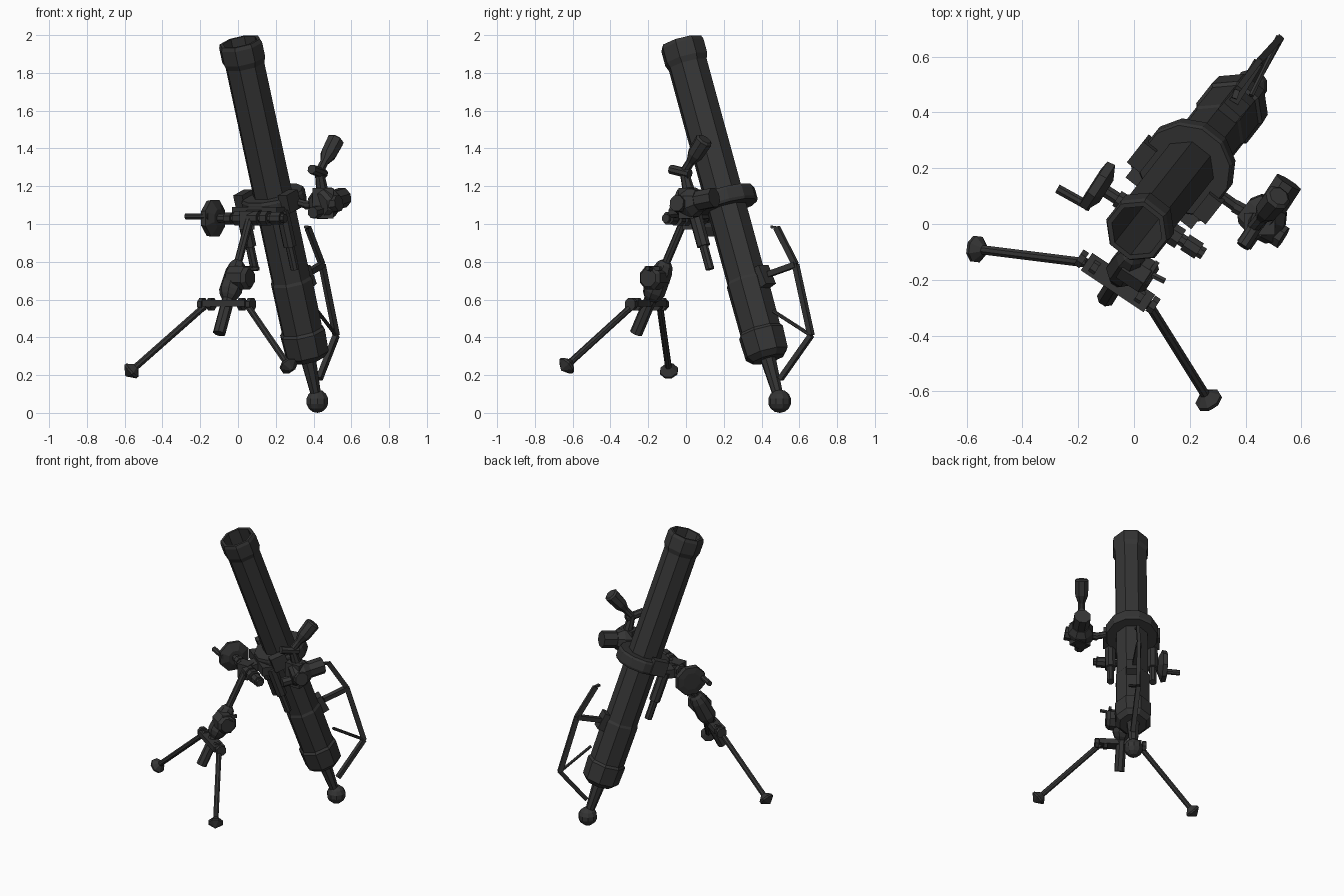
import bpy, bmesh
from math import sin, cos, pi
from mathutils import Vector as V

mat = bpy.data.materials.new("dark_metal")
mat.diffuse_color = (0.035, 0.035, 0.035, 1)


def finish(name, bm):
    bmesh.ops.recalc_face_normals(bm, faces=bm.faces)
    me = bpy.data.meshes.new(name)
    bm.to_mesh(me)
    bm.free()
    me.materials.append(mat)
    ob = bpy.data.objects.new(name, me)
    bpy.context.collection.objects.link(ob)
    return ob


def basis(p, q):
    d = (V(q) - V(p)).normalized()
    side = d.cross(V((0, 0, 1)))
    side = side.normalized() if side.length > 1e-4 else V((1, 0, 0))
    return d, side, side.cross(d).normalized()


def lathe(name, p, q, profile, n=8, closed=False):
    """Revolve (distance, radius) pairs around the line p-q."""
    d, e, f = basis(p, q)
    bm = bmesh.new()
    rings = []
    for t, r in profile:
        rings.append([bm.verts.new(V(p) + d * t + (e * cos(a) + f * sin(a)) * r)
                      for a in [(i + 0.5) * 2 * pi / n for i in range(n)]])
    pairs = list(zip(rings, rings[1:]))
    if closed:
        pairs.append((rings[-1], rings[0]))
    else:
        bm.faces.new(rings[0])
        bm.faces.new(rings[-1])
    for a, b in pairs:
        for i in range(n):
            j = (i + 1) % n
            bm.faces.new((a[i], a[j], b[j], b[i]))
    return finish(name, bm)


def rod(name, p, q, r, r2=None, n=8):
    return lathe(name, p, q, [(0, r), ((V(q) - V(p)).length, r if r2 is None else r2)], n)


def beam(name, p, q, w, h):
    d, e, f = basis(p, q)
    bm = bmesh.new()
    bmesh.ops.create_cube(bm, size=1)
    c, L = (V(p) + V(q)) / 2, (V(q) - V(p)).length
    for v in bm.verts:
        v.co = c + d * v.co.x * L + e * v.co.y * w + f * v.co.z * h
    return finish(name, bm)


# Barrel axis, with a sideways and a forward direction for mirrored parts
BALL, TOP = V((0.42, 0.496, 0.062)), V((0.01, -0.024, 1.965))
AX, SIDE, FWD = basis(BALL, TOP)
if SIDE.x < 0:
    SIDE = -SIDE
FWD = V((AX.x, AX.y, 0)).normalized()
LEN = (TOP - BALL).length


def axis_z(z):
    return BALL + AX * ((z - BALL.z) / AX.z)


# Hollow barrel with breech and muzzle bands
lathe("barrel", BALL, TOP, [
    (0.235, 0.09), (0.265, 0.12), (0.385, 0.125), (0.40, 0.113), (0.67, 0.115),
    (0.685, 0.108), (LEN - 0.13, 0.108), (LEN - 0.1, 0.12), (LEN - 0.02, 0.12),
    (LEN, 0.112), (LEN, 0.094), (1.0, 0.094)])
rod("breech_stem", BALL, BALL + AX * 0.26, 0.026, 0.044)
bm = bmesh.new()
bmesh.ops.create_uvsphere(bm, u_segments=10, v_segments=7, radius=0.062)
bmesh.ops.translate(bm, verts=bm.verts, vec=BALL)
finish("ball_foot", bm)

# Clamp ring with hinge lugs
lathe("clamp_ring", BALL, TOP, [(1.08, 0.10), (1.08, 0.165), (1.095, 0.172),
      (1.15, 0.172), (1.165, 0.165), (1.165, 0.10)], 12, True)
for s, nm in ((1, "right"), (-1, "left")):
    c = axis_z(1.12) + SIDE * s * 0.15 + FWD * 0.06
    beam(nm + "_clamp_lug", c - AX * 0.05, c + AX * 0.05, 0.06, 0.1)
    # Recoil buffers beside the barrel
    b = axis_z(0.76) + SIDE * s * 0.135 + FWD * 0.12
    rod(nm + "_buffer_rod", b, b + AX * 0.3, 0.024)
    rod(nm + "_buffer_sleeve", b + AX * 0.13, b + AX * 0.33, 0.036)
y = axis_z(1.06) + FWD * 0.15
beam("buffer_yoke", y - SIDE * 0.15, y + SIDE * 0.15, 0.08, 0.06)

# Carrying handle at the back
A, B, C, D = (0.37, 0.48, 0.98), (0.445, 0.58, 0.785), (0.52, 0.662, 0.41), (0.43, 0.50, 0.18)
beam("handle_tip", A, B, 0.022, 0.032)
beam("handle_bar", B, C, 0.024, 0.032)
beam("handle_lower", C, D, 0.03, 0.026)
beam("handle_hook", A, (0.36, 0.45, 0.985), 0.02, 0.014)
beam("handle_bracket", B, (0.36, 0.44, 0.735), 0.035, 0.03)
beam("handle_bracket_foot", (0.37, 0.43, 0.67), (0.335, 0.39, 0.77), 0.08, 0.06)
rod("handle_brace", C, (0.42, 0.46, 0.54), 0.01, n=6)

# Traverse screw and hand wheel
W = V((-0.12, 0.13, 1.03))
S2 = V((0.84, -0.54, 0.0)).normalized()
rod("traverse_shaft", W, W + S2 * 0.44, 0.024)
for i, (t, l, r) in enumerate([(0.07, 0.04, 0.034), (0.13, 0.15, 0.04),
                               (0.30, 0.04, 0.042), (0.36, 0.06, 0.035)]):
    rod(f"traverse_collar_{i}", W + S2 * t, W + S2 * (t + l), r)
lathe("hand_wheel", W - S2 * 0.03, W, [(-0.005, 0.06), (0, 0.1), (0.03, 0.105), (0.055, 0.05)])
rod("wheel_grip", (-0.155, 0.06, 1.04), (-0.275, 0.127, 1.04), 0.018)
beam("traverse_block", W + S2 * 0.2 - V((0, 0, 0.06)), W + S2 * 0.2 + V((0, 0, 0.04)), 0.08, 0.08)
beam("traverse_link", W + S2 * 0.2, y, 0.09, 0.05)

# Elevating column with gear drum and crank
P, Q = V((-0.10, -0.265, 0.42)), V((0.06, -0.01, 1.02))
rod("elevating_rod", P, Q, 0.022)
lathe("elevating_housing", P, Q, [(0, 0.034), (0.2, 0.034), (0.22, 0.05),
      (0.25, 0.062), (0.37, 0.055), (0.41, 0.042), (0.425, 0.028)])
g = V((-0.015, -0.15, 0.715))
lathe("gear_drum", g, g + S2, [(-0.02, 0.068), (0.075, 0.068), (0.095, 0.05)])
rod("crank_shaft", (0.02, -0.16, 0.755), (0.11, -0.205, 0.765), 0.012, n=6)
beam("crank_bar", (0.085, -0.135, 0.765), (0.03, -0.215, 0.765), 0.016, 0.02)

# Bipod cross plate, legs and feet
beam("bipod_plate", (-0.17, -0.135, 0.58), (0.055, -0.285, 0.58), 0.075, 0.035)
legs = {"left": ((-0.165, -0.14, 0.575), (-0.565, -0.09, 0.222)),
        "right": ((0.045, -0.275, 0.575), (0.268, -0.632, 0.25))}
for nm, (a, b) in legs.items():
    a, b = V(a), V(b)
    rod(nm + "_leg", a, b, 0.018)
    for k in (-0.028, 0.028):
        c = a + S2 * k
        rod(f"{nm}_hinge_{'a' if k < 0 else 'b'}", c - S2 * 0.012, c + S2 * 0.012, 0.035)
    lathe(nm + "_foot", b, b + (b - a), [(-0.035, 0.018), (-0.006, 0.05),
          (0.006, 0.05), (0.04, 0.004)])

# Sight: arm, body, barrel, knobs, neck and eyepiece
rod("sight_arm", (0.30, 0.11, 1.12), (0.37, 0.06, 1.10), 0.022)
rod("sight_arm_end", (0.36, 0.065, 1.10), (0.46, 0.01, 1.10), 0.026)
lathe("sight_body", (0.425, -0.03, 1.10), (0.505, 0.075, 1.125),
      [(0, 0.065), (0.02, 0.085), (0.09, 0.085), (0.13, 0.06)])
beam("sight_block", (0.45, 0.0, 1.03), (0.45, 0.0, 1.19), 0.11, 0.08)
rod("sight_barrel", (0.49, 0.05, 1.12), (0.555, 0.15, 1.14), 0.055)
rod("sight_knob", (0.44, -0.01, 1.07), (0.395, -0.075, 1.06), 0.032)
rod("sight_side_knob", (0.47, -0.01, 1.10), (0.535, -0.05, 1.11), 0.045)
rod("sight_neck", (0.45, 0.02, 1.15), (0.43, -0.01, 1.28), 0.035, 0.024)
rod("sight_elbow", (0.39, -0.08, 1.29), (0.455, 0.02, 1.265), 0.026)
lathe("eyepiece", (0.43, -0.01, 1.275), (0.52, 0.10, 1.45),
      [(0, 0.024), (0.07, 0.024), (0.12, 0.044), (0.215, 0.048), (0.225, 0.036)])
